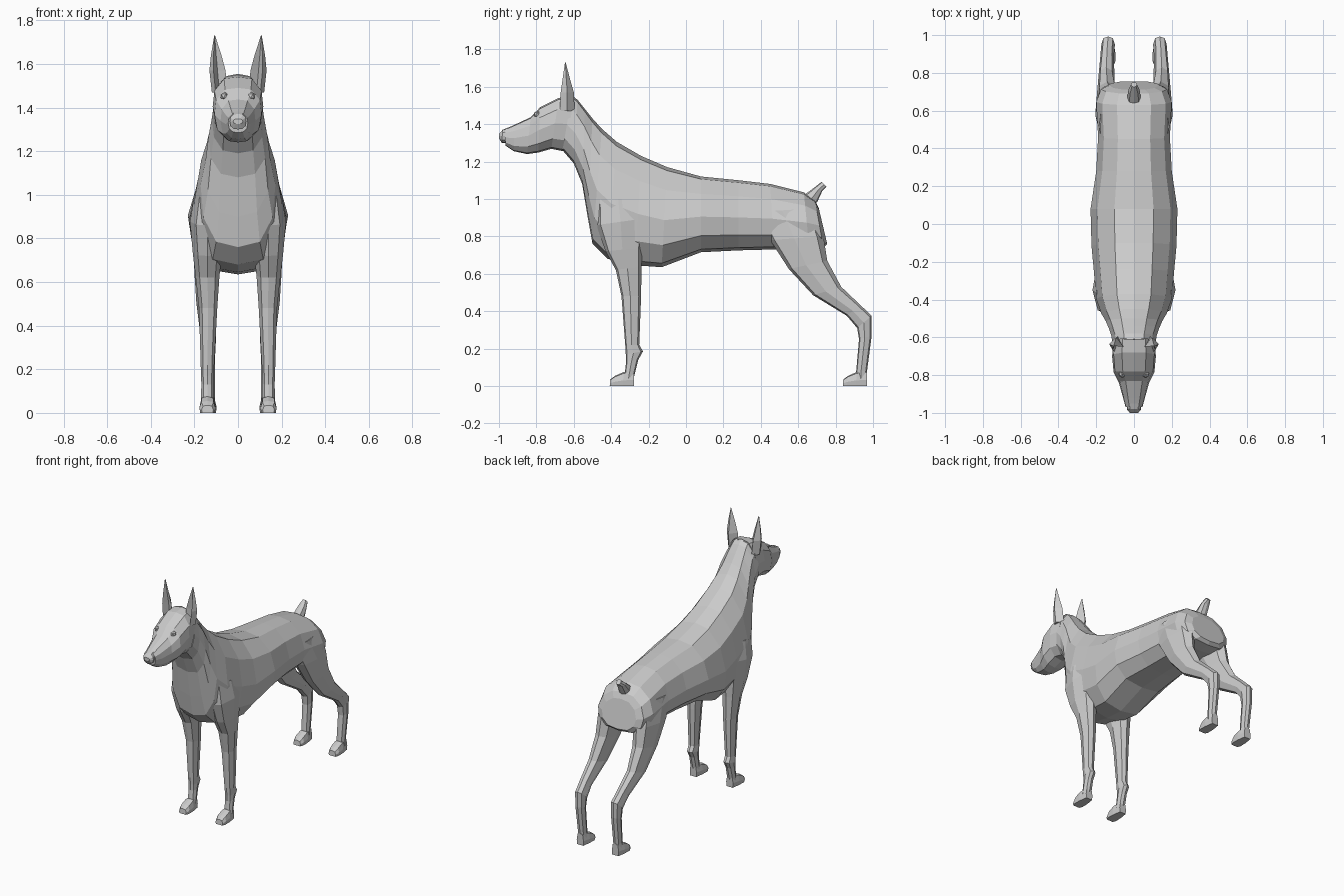
import bpy
import bmesh
from mathutils import Vector, Matrix

default_cube = bpy.data.objects.get("Cube")
if default_cube:
    bpy.data.objects.remove(default_cube, do_unlink=True)

coat = bpy.data.materials.new("plain grey")
coat.use_nodes = True
coat_colour = (0.6, 0.6, 0.6, 1)
coat.diffuse_color = coat_colour
coat.node_tree.nodes["Principled BSDF"].inputs["Base Color"].default_value = coat_colour

# Half cross-sections: (share of half width, share of the way from start to end)
BODY = [(0, 0), (.58, .04), (.92, .22), (1, .47), (.84, .77), (.45, .965), (0, 1)]
HEAD = [(0, 0), (.5, .03), (.88, .2), (1, .5), (.93, .77), (.55, .97), (0, 1)]
LIMB = [(0, 0), (.65, .08), (1, .45), (.7, .88), (0, 1)]
PAW = [(0, 0), (.9, 0), (1, .4), (.75, .9), (0, 1)]


def finish(bm, name):
    """Turn a bmesh into a flat-shaded object in the coat colour."""
    bmesh.ops.recalc_face_normals(bm, faces=bm.faces)
    mesh = bpy.data.meshes.new(name)
    bm.to_mesh(mesh)
    bm.free()
    mesh.materials.append(coat)
    obj = bpy.data.objects.new(name, mesh)
    bpy.context.collection.objects.link(obj)
    return obj


def skin(name, loops):
    """Bridge matching loops of points and close both ends."""
    bm = bmesh.new()
    rings = [[bm.verts.new(p) for p in loop] for loop in loops]
    count = len(rings[0])
    for low, high in zip(rings, rings[1:]):
        for i in range(count):
            j = (i + 1) % count
            bm.faces.new((low[i], low[j], high[j], high[i]))
    bm.faces.new(rings[0])
    bm.faces.new(rings[-1])
    return finish(bm, name)


def loop(section, start, end, half_width, centre=0):
    """Place a cross-section between two (y, z) points of the side outline."""
    a, b = Vector(start), Vector(end)
    outline = [(u, t) for u, t in section]
    outline += [(-u, t) for u, t in reversed(section[1:-1])]
    points = []
    for u, t in outline:
        y, z = a.lerp(b, t)
        points.append((centre + u * half_width, y, z))
    return points


def loft(name, section, rows, side=1):
    """Rows hold start y, z, end y, z, half width and optional centre x."""
    loops = []
    for y0, z0, y1, z1, width, *centre in rows:
        x = side * centre[0] if centre else 0
        loops.append(loop(section, (y0, z0), (y1, z1), width, x))
    return skin(name, loops)


# Trunk and neck, rump to nape: belly point, back point, half width
loft("body", BODY, [
    (.755, .76, .71, .95, .13),
    (.735, .74, .69, .99, .175),
    (.66, .73, .63, 1.035, .2),
    (.47, .73, .45, 1.08, .19),
    (.28, .725, .28, 1.1, .2),
    (.08, .715, .08, 1.12, .23),
    (-.13, .635, -.1, 1.17, .225),
    (-.27, .645, -.24, 1.23, .212),
    (-.42, .68, -.37, 1.305, .2),
    (-.5, .76, -.45, 1.375, .172),
    (-.525, .9, -.5, 1.43, .15),
    (-.555, 1.08, -.54, 1.48, .135),
    (-.6, 1.19, -.58, 1.53, .12),
    (-.66, 1.26, -.61, 1.555, .113),
])

# Head, nape to nose
loft("head", HEAD, [
    (-.63, 1.25, -.605, 1.55, .108),
    (-.72, 1.268, -.68, 1.54, .116),
    (-.79, 1.248, -.78, 1.49, .108),
    (-.85, 1.24, -.83, 1.437, .08),
    (-.92, 1.255, -.92, 1.395, .058),
    (-.965, 1.285, -.97, 1.372, .045),
])
loft("nose", HEAD, [
    (-.95, 1.3, -.95, 1.382, .036),
    (-.985, 1.3, -.98, 1.37, .038),
    (-1, 1.325, -1, 1.348, .022),
])

# Docked tail
loft("tail", LIMB, [
    (.7, .98, .63, 1.02, .036),
    (.73, 1.045, .685, 1.06, .03),
    (.75, 1.065, .725, 1.092, .016),
])

for side, label in ((1, "left"), (-1, "right")):
    # Front leg: front point, rear point, half width, centre
    loft(label + "_front_leg", LIMB, [
        (-.48, 1.0, -.22, 1.0, .07, .13),
        (-.48, .86, -.19, .9, .08, .14),
        (-.43, .72, -.23, .74, .067, .14),
        (-.375, .62, -.238, .64, .055, .14),
        (-.345, .48, -.24, .48, .042, .137),
        (-.325, .22, -.25, .22, .031, .14),
        (-.322, .17, -.23, .185, .03, .14),
        (-.32, .13, -.255, .14, .028, .14),
        (-.33, .04, -.28, .04, .03, .14),
    ], side)
    # Hind leg, thigh to hock to paw
    loft(label + "_hind_leg", LIMB, [
        (.37, .93, .69, .95, .06, .125),
        (.45, .78, .735, .8, .07, .135),
        (.55, .625, .755, .67, .058, .142),
        (.68, .485, .83, .53, .044, .147),
        (.86, .375, .93, .435, .036, .142),
        (.915, .31, .993, .375, .036, .137),
        (.925, .25, .993, .27, .032, .137),
        (.91, .08, .968, .08, .029, .135),
        (.91, .03, .965, .03, .03, .135),
    ], side)
    # Paws, heel to toe: sole point, upper point
    for part, heel, x in (("front", -.278, .14), ("hind", .968, .135)):
        loft(label + "_" + part + "_paw", PAW, [
            (heel, 0, heel, .08, .026, x),
            (heel - .06, 0, heel - .055, .075, .036, x),
            (heel - .11, 0, heel - .1, .055, .037, x),
            (heel - .13, 0, heel - .127, .035, .027, x),
        ], side)

    # Pointed ear with a hollow front
    ear = []
    for z, x, y, wide, deep in ((1.47, .085, -.635, .035, .04),
                                (1.57, .094, -.635, .037, .035),
                                (1.64, .1, -.64, .024, .02),
                                (1.73, .107, -.645, .002, .002)):
        ear.append([
            (side * (x - wide), y - deep * .4, z),
            (side * x, y + deep, z),
            (side * (x + wide), y, z),
            (side * (x + wide * .5), y - deep, z),
            (side * x, y + deep * .2, z),
        ])
    skin(label + "_ear", ear)

    # Eye
    bm = bmesh.new()
    place = Matrix.Translation((side * .062, -.795, 1.452))
    bmesh.ops.create_icosphere(bm, subdivisions=1, radius=.02, matrix=place)
    finish(bm, label + "_eye")
